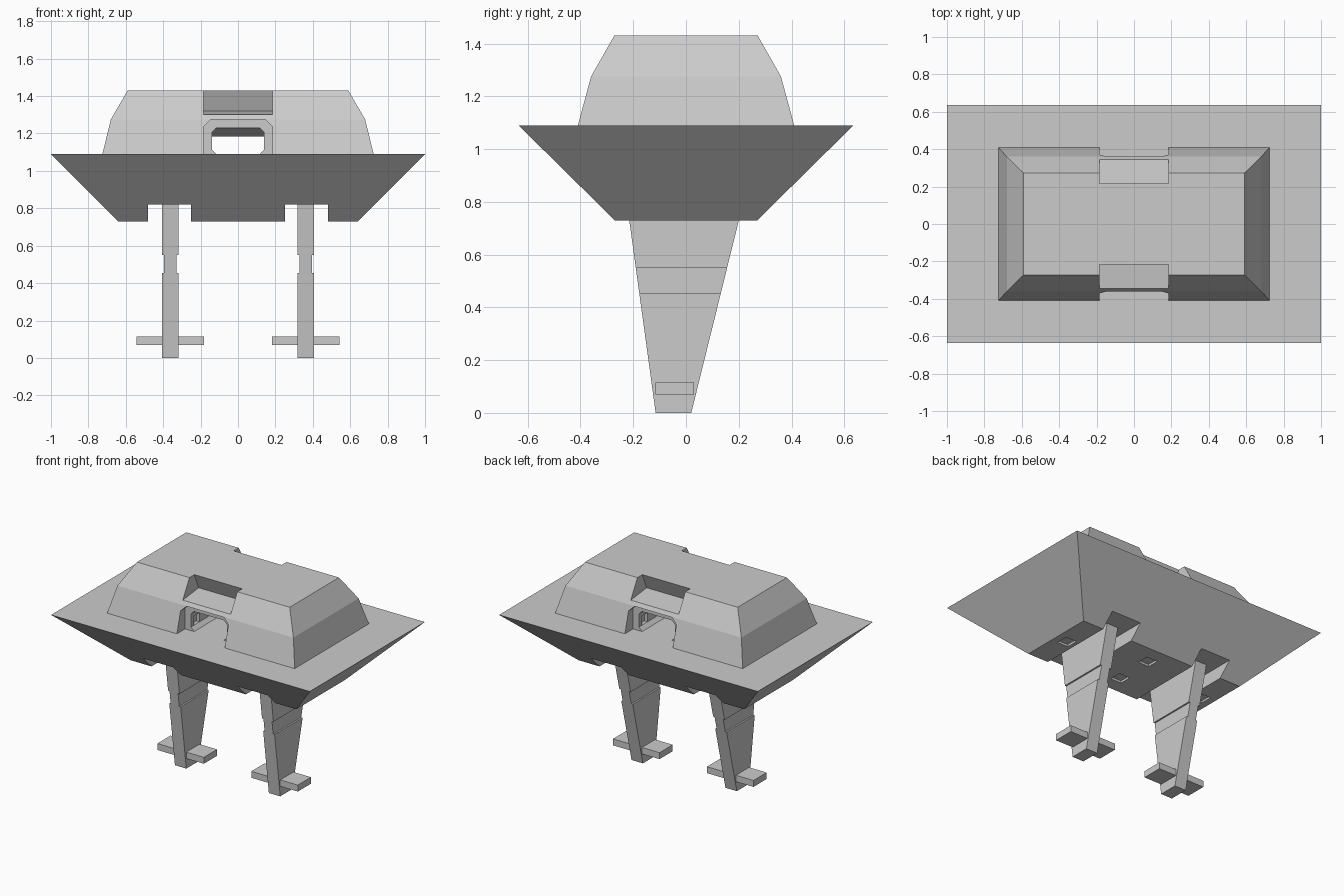
import bpy, bmesh

if "Cube" in bpy.data.objects:
    bpy.data.objects.remove(bpy.data.objects["Cube"])


def make(name, rings):
    """Solid skinned through a list of matching vertex rings."""
    bm = bmesh.new()
    vs = [[bm.verts.new(p) for p in ring] for ring in rings]
    n = len(vs[0])
    bm.faces.new(vs[0])
    bm.faces.new(vs[-1])
    for a, b in zip(vs, vs[1:]):
        for i in range(n):
            j = (i + 1) % n
            bm.faces.new((a[i], a[j], b[j], b[i]))
    bmesh.ops.recalc_face_normals(bm, faces=bm.faces)
    me = bpy.data.meshes.new(name)
    bm.to_mesh(me)
    bm.free()
    ob = bpy.data.objects.new(name, me)
    bpy.context.collection.objects.link(ob)
    return ob


def tapered(name, levels):
    """Stack of rectangles: (z, x0, x1, y0, y1)."""
    return make(name, [[(a, c, z), (b, c, z), (b, d, z), (a, d, z)]
                       for z, a, b, c, d in levels])


def box(name, x0, x1, y0, y1, z0, z1):
    return tapered(name, [(z0, x0, x1, y0, y1), (z1, x0, x1, y0, y1)])


def prism_y(name, profile, y0, y1):
    return make(name, [[(x, y, z) for x, z in profile] for y in (y0, y1)])


def prism_x(name, profile, x0, x1):
    return make(name, [[(x, y, z) for y, z in profile] for x in (x0, x1)])


def cut(target, cutter):
    m = target.modifiers.new("cut", 'BOOLEAN')
    m.operation = 'DIFFERENCE'
    m.solver = 'EXACT'
    m.object = cutter
    bpy.context.view_layer.objects.active = target
    bpy.ops.object.modifier_apply(modifier=m.name)
    bpy.data.objects.remove(cutter)


# Hull: inverted pyramid with leg channels and small underside recesses
hull = tapered("hull", [(0.73, -0.64, 0.64, -0.27, 0.27),
                        (1.09, -1, 1, -0.635, 0.635)])
for s in (-1, 1):
    x0, x1 = sorted((s * 0.25, s * 0.48))
    cut(hull, box("channel_cutter", x0, x1, -0.8, 0.8, 0.6, 0.82))
for x, y in ((0.55, 0), (-0.55, 0), (0, 0.135), (0, -0.135)):
    h = 0.042
    cut(hull, box("recess_cutter", x - h, x + h, y - h, y + h, 0.6, 0.745))

# Cabin: two slopes, flat roof
cabin = tapered("cabin", [(z, -x, x, -y, y) for z, x, y in
                          ((1.09, 0.725, 0.41), (1.275, 0.68, 0.36), (1.43, 0.59, 0.272))])
arch = [(-0.185, 1.0), (0.185, 1.0), (0.185, 1.235), (0.145, 1.274),
        (-0.145, 1.274), (-0.185, 1.235)]
tunnel = [(-0.105, 1.08), (0.105, 1.08), (0.14, 1.115), (0.14, 1.205),
          (0.115, 1.23), (-0.115, 1.23), (-0.14, 1.205), (-0.14, 1.115)]
for s in (-1, 1):
    # Roof notch and door recess, front and back
    notch = [(s * 0.226, 1.45), (s * 0.17, 1.32), (s * 0.50, 1.283), (s * 0.50, 1.45)]
    cut(cabin, prism_x("notch_cutter", notch, -0.185, 0.185))
    cut(cabin, prism_y("door_cutter", arch, s * 0.32, s * 0.6))
# Passage through the cabin, with side niches
cut(cabin, prism_y("passage_cutter", tunnel, -0.7, 0.7))
for y in (-0.255, 0.255):
    cut(cabin, box("niche_cutter", -0.165, 0.165, y - 0.03, y + 0.03, 1.115, 1.18))

# Lowered ceiling inside the passage
prism_x("passage_ceiling", [(-0.31, 1.232), (-0.2, 1.185), (0.2, 1.185), (0.31, 1.232)],
        -0.14, 0.14)


# Legs: tapered blades with a narrow waist, and flat foot bars
def leg_level(z, x, h):
    return (z, x - h, x + h, -0.115 - 0.137 * z, 0.02 + 0.247 * z)


for side, x in (("left", -0.363), ("right", 0.363)):
    tapered(side + "_leg", [leg_level(z, x, h) for z, h in
                            ((0, 0.044), (0.455, 0.044), (0.455, 0.033),
                             (0.55, 0.033), (0.55, 0.044), (0.82, 0.044))])
    box(side + "_foot", x - 0.18, x + 0.18, -0.115, 0.03, 0.07, 0.115)
